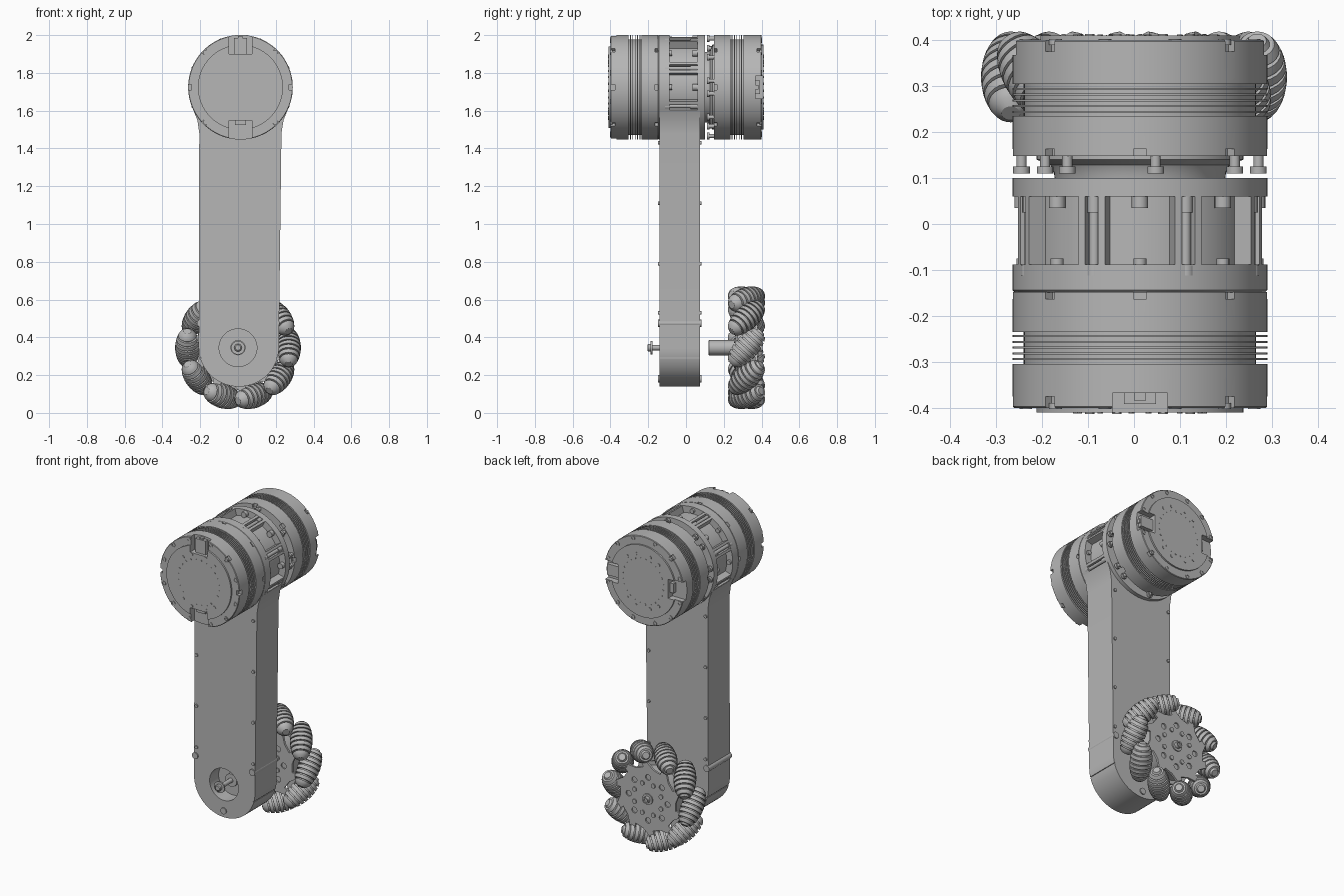
import bpy, bmesh
from math import sin, cos, pi, radians, sqrt
from mathutils import Matrix

if "Cube" in bpy.data.objects:
    bpy.data.objects.remove(bpy.data.objects["Cube"], do_unlink=True)

GREY = bpy.data.materials.new("machined_grey")
GREY.use_nodes = True
GREY.diffuse_color = (0.47, 0.47, 0.47, 1)
GREY.node_tree.nodes["Principled BSDF"].inputs["Base Color"].default_value = (0.47, 0.47, 0.47, 1)

MX, MZ, MR = 0.013, 1.724, 0.277      # motor axis and radius
WY, WZ = 0.32, 0.345                  # wheel centre


def shade(mesh):
    for p in mesh.polygons:
        p.use_smooth = True
    mesh.set_sharp_from_angle(angle=radians(30))


def finish(name, bm, matrix=None):
    bmesh.ops.recalc_face_normals(bm, faces=bm.faces)
    if matrix:
        bm.transform(matrix)
    mesh = bpy.data.meshes.new(name)
    bm.to_mesh(mesh)
    bm.free()
    mesh.materials.append(GREY)
    shade(mesh)
    obj = bpy.data.objects.new(name, mesh)
    bpy.context.collection.objects.link(obj)
    return obj


def add_lathe(bm, profile, cx=0, cz=0, segs=24):
    """Turn (radius, y) points round an axis along y."""
    rings = [[bm.verts.new((cx + r * sin(2 * pi * i / segs), y, cz + r * cos(2 * pi * i / segs)))
              for i in range(segs)] for r, y in profile]
    for a, b in zip(rings, rings[1:]):
        for i in range(segs):
            j = (i + 1) % segs
            bm.faces.new((a[i], a[j], b[j], b[i]))
    bm.faces.new(rings[0])
    bm.faces.new(rings[-1])


def add_prism(bm, points, y0, y1):
    """Extrude an (x, z) outline along y."""
    a, b = [[bm.verts.new((x, y, z)) for x, z in points] for y in (y0, y1)]
    bm.faces.new(a)
    bm.faces.new(b)
    for i in range(len(a)):
        j = (i + 1) % len(a)
        bm.faces.new((a[i], a[j], b[j], b[i]))


def add_block(bm, angle, r0, r1, half, y0, y1, cx=MX, cz=MZ):
    """A box pointing outward at an angle clockwise from the top."""
    a = radians(angle)
    pts = [(cx + r * sin(a) + w * cos(a), cz + r * cos(a) - w * sin(a))
           for r, w in ((r0, -half), (r0, half), (r1, half), (r1, -half))]
    add_prism(bm, pts, y0, y1)


def add_arc(bm, a0, a1, r0, r1, y0, y1):
    angs = [radians(a0 + (a1 - a0) * i / 4) for i in range(5)]
    pts = [(MX + r1 * sin(a), MZ + r1 * cos(a)) for a in angs]
    pts += [(MX + r0 * sin(a), MZ + r0 * cos(a)) for a in reversed(angs)]
    add_prism(bm, pts, y0, y1)


def spot(angle, r, cx=MX, cz=MZ):
    return cx + r * sin(radians(angle)), cz + r * cos(radians(angle))


def turned(name, profile, centres, segs=24, matrix=None):
    bm = bmesh.new()
    for x, z in centres:
        add_lathe(bm, profile, x, z, segs)
    return finish(name, bm, matrix)


def cut(obj, bm):
    cutter = finish("cutter", bm)
    cutter.hide_render = True
    mod = obj.modifiers.new("cut", 'BOOLEAN')
    mod.operation, mod.object, mod.solver = 'DIFFERENCE', cutter, 'EXACT'
    deps = bpy.context.evaluated_depsgraph_get()
    mesh = bpy.data.meshes.new_from_object(obj.evaluated_get(deps))
    obj.modifiers.clear()
    obj.data = mesh
    shade(mesh)
    bpy.data.objects.remove(cutter, do_unlink=True)


# Motors: finned drums, the rear one mirrored with its notches turned a quarter
def motor(name, turn, matrix):
    prof = [(0.225, -0.41), (0.225, -0.4), (MR - 0.003, -0.4), (MR, -0.397), (MR, -0.305), (0.253, -0.305)]
    for k in range(5):
        y = -0.296 + 0.0125 * k
        prof += [(0.253, y), (MR, y), (MR, y + 0.004), (0.253, y + 0.004)]
    prof += [(0.253, -0.235), (MR, -0.235), (MR, -0.148)]
    body = turned(name, prof, [(MX, MZ)], 96)
    bm = bmesh.new()
    for k in range(8):
        add_block(bm, 45 * k, 0.255, 0.3, 0.014, -0.163, -0.14)
        if k % 4:
            add_block(bm, 45 * k, 0.258, 0.3, 0.014, -0.42, -0.375)
    for a in (0, 180):
        add_block(bm, a + turn, 0.175, 0.3, 0.06, -0.42, -0.368)
    cut(body, bm)
    body.data.transform(matrix)
    if matrix.determinant() < 0:
        body.data.flip_normals()
    # Rim screws, cover screws and a dotted ring on the end face
    rim = [a for k in range(4) for a in (90 * k + 17, 90 * k + 45, 90 * k + 73)]
    turned(name + "_rim_screws", [(0.014, -0.39), (0.014, -0.403), (0.008, -0.403), (0.008, -0.399)],
           [spot(a, 0.26) for a in rim], 16, matrix)
    turned(name + "_cover_screws", [(0.01, -0.4), (0.01, -0.413)],
           [spot(a, 0.17) for a in (17, 40, 140, 163, 197, 220, 320, 343)], 12, matrix)
    turned(name + "_cover_dots", [(0.005, -0.4), (0.005, -0.412)],
           [spot(15 * k + 7, 0.142) for k in range(24)], 8, matrix)
    # Connector sockets inside the large notches
    bm = bmesh.new()
    add_block(bm, turn, 0.17, 0.262, 0.035, -0.392, -0.36)
    add_block(bm, turn, 0.255, 0.27, 0.012, -0.385, -0.368)
    add_block(bm, turn + 180, 0.17, 0.2, 0.03, -0.39, -0.36)
    finish(name + "_connector", bm, matrix)


motor("front_motor", 0, Matrix.Identity(4))
motor("rear_motor", 90, Matrix.Diagonal((1, -1, 1, 1)))

# Windowed housing between the motors
turned("housing_core", [(0.235, -0.148), (0.235, 0.1)], [(MX, MZ)], 96)
turned("housing_front_flange", [(0.272, -0.149), (MR, -0.144), (MR, -0.088), (0.23, -0.088)], [(MX, MZ)], 96)
turned("housing_rear_flange", [(0.23, 0.06), (MR, 0.06), (MR, 0.1), (0.2, 0.1)], [(MX, MZ)], 96)
bm = bmesh.new()
for k in range(8):
    mid = 45 * k + 22.5
    add_arc(bm, mid - 6.5, mid - 3.2, 0.225, MR - 0.001, -0.095, 0.065)
    add_arc(bm, mid + 3.2, mid + 6.5, 0.225, MR - 0.001, -0.095, 0.065)
finish("housing_pillars", bm)
turned("housing_bolts", [(0.019, -0.112), (0.019, -0.09), (0.011, -0.09), (0.011, 0.025), (0.015, 0.025), (0.015, 0.062)],
       [spot(45 * k + 22.5, 0.26) for k in range(8)], 16)
turned("window_bolts", [(0.018, 0.035), (0.018, 0.065)], [spot(45 * k, 0.255) for k in range(8)], 16)
turned("window_lower_bolts", [(0.014, -0.095), (0.014, -0.075)], [spot(45 * k, 0.255) for k in range(8)], 16)

# Flared neck and loose screws in the gap
turned("rear_neck", [(0.185, 0.09), (0.187, 0.112), (0.195, 0.128), (0.225, 0.14), (0.225, 0.155)], [(MX, MZ)], 64)
gap = [a + t for t in (0, 180) for a in (7.5, 52.5, 82.5, -37.5, -52.5, -82.5)]
turned("gap_screws", [(0.018, 0.11), (0.018, 0.125), (0.011, 0.125), (0.011, 0.155)],
       [spot(a, 0.26) for a in gap], 16)

# Leg: rounded at the bottom, spreading into the housing at the top
bm = bmesh.new()
outline = [(0.004 + 0.212 * cos(pi * i / 32), WZ + 0.206 * -sin(pi * i / 32)) for i in range(33)]
outline += [(-0.205, 1.48), (-0.215, 1.55), (-0.235, 1.6), (0.261, 1.6), (0.241, 1.55), (0.23, 1.48)]
add_prism(bm, outline, -0.14, 0.075)
leg = finish("leg", bm)
bm = bmesh.new()
add_lathe(bm, [(0.1, -0.2), (0.1, -0.05)], 0, WZ, 48)
for s in (-1, 1):
    add_prism(bm, [(0.004 + s * x, z) for x, z in ((0.2, 0.288), (0.3, 0.288), (0.3, 0.293), (0.2, 0.293))], -0.2, 0.2)
cut(leg, bm)
small = [(x, z) for z in (0.53, 0.79, 1.11, 1.43) for x in (-0.19, 0.206)]
large = [(-0.198, 0.475), (0.2, 0.475), (0, 0.18)]
for name, pts, r in (("leg_small_screws", small, 0.01), ("leg_large_screws", large, 0.02)):
    turned(name, [(r, -0.147), (r, 0.082)], pts, 16)

# Axle bolt at the front and wheel shaft behind
turned("axle_bolt", [(0.014, -0.205), (0.02, -0.2), (0.02, -0.187), (0.036, -0.187), (0.036, -0.178),
                     (0.014, -0.178), (0.014, -0.04)], [(0, WZ)], 24)
turned("axle_bearing", [(0.04, -0.07), (0.04, -0.04)], [(0, WZ)], 32)
turned("wheel_shaft", [(0.037, 0.12), (0.04, 0.123), (0.04, 0.28)], [(0, WZ)], 32)

# Wheel hub with toothed side plates
N = 10
turned("wheel_hub", [(0.17, 0.27), (0.17, 0.37)], [(0, WZ)], 48)
for name, y0, y1, lean in (("inner_plate", 0.262, 0.275, -9), ("outer_plate", 0.365, 0.378, 9)):
    pts = []
    for k in range(N):
        a = 360 / N * k
        pts += [spot(a - 10, 0.195, 0, WZ), spot(a - 3 + lean, 0.245, 0, WZ),
                spot(a + 3 + lean, 0.245, 0, WZ), spot(a + 10, 0.195, 0, WZ)]
    bm = bmesh.new()
    add_prism(bm, pts, y0, y1)
    plate = finish(name, bm)
    bm = bmesh.new()
    for k in range(8):
        x, z = spot(45 * k, 0.135, 0, WZ)
        add_lathe(bm, [(0.018, y0 - 0.01), (0.018, y1 + 0.01)], x, z, 16)
    cut(plate, bm)
turned("hub_screws", [(0.014, 0.255), (0.014, 0.385)], [spot(45 * k + 22.5, 0.1, 0, WZ) for k in range(8)], 12)
turned("hub_nut", [(0.034, 0.37), (0.034, 0.385), (0.02, 0.385), (0.02, 0.405), (0.012, 0.405), (0.012, 0.395)],
       [(0, WZ)], 24)

# Grooved barrel rollers set at a slant around the wheel
prof, ribs, half = [(0.02, -0.118)], 8, 0.11
for k in range(ribs):
    for f, drop in ((0, 0), (0.36, 0), (0.72, 0), (0.72, 0.01), (1, 0.01)):
        u = (2 * (k + f) - (ribs - 0.28)) / ribs
        prof.append((0.065 * sqrt(max(0.1, 1 - 0.72 * u * u)) - drop, half * u))
prof[-1] = (0.02, 0.118)
first = turned("roller", prof, [(0, 0)], 24)
for k in range(N):
    obj = first if k == 0 else bpy.data.objects.new("roller", first.data)
    if k:
        bpy.context.collection.objects.link(obj)
    obj.matrix_world = (Matrix.Translation((0, WY, WZ)) @ Matrix.Rotation(2 * pi * (k + 0.5) / N, 4, 'Y')
                        @ Matrix.Translation((0, 0, 0.268)) @ Matrix.Rotation(radians(48), 4, 'Z'))
